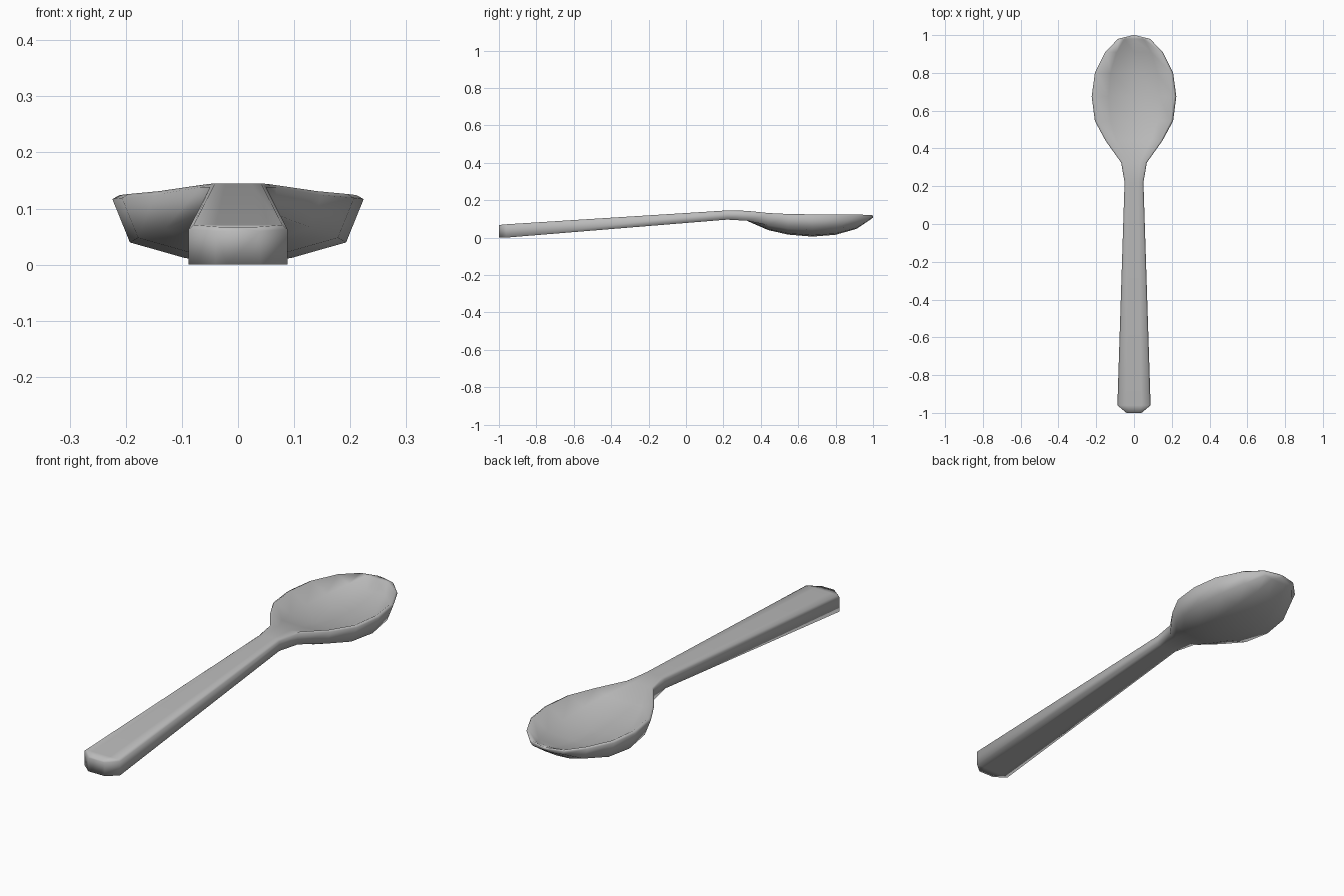
import bpy
import bmesh

cube = bpy.data.objects.get("Cube")
if cube:
    bpy.data.objects.remove(cube, do_unlink=True)

# Brushed metal colour
metal = bpy.data.materials.new("grey metal")
metal.use_nodes = True
colour = (0.5, 0.5, 0.5, 1)
metal.diffuse_color = colour
metal.node_tree.nodes["Principled BSDF"].inputs["Base Color"].default_value = colour

# Stations along the length: y, half width, underside z, rim z, inner floor z
handle = [
    (-1.0, .04, .0, .06, .067),
    (-.96, .088, .0, .063, .071),
    (.22, .05, .096, .138, .145),
    (.325, .068, .09, .138, .143),
]
bowl = [
    (.44, .15, .04, .124, .108),
    (.545, .207, .016, .119, .083),
    (.675, .224, .005, .117, .07),
    (.80, .207, .015, .117, .07),
    (.91, .152, .046, .117, .088),
    (.98, .085, .092, .113, .116),
    (1.0, .006, .107, .112, .117),
]


def handle_half(w, under, rim, top):
    """Boxy section with a narrow bevel along the top edge."""
    return [(0, under), (w * .5, under), (w, under), (w, rim),
            (w - .009, top), (w * .45, top), (0, top)]


def bowl_half(w, under, rim, floor):
    """Curved hollow section with a narrow rim and a broad, shallow floor."""
    wall, depth = rim - under, rim + .007 - floor
    return [(0, under), (w * .42, under + wall * .06),
            (w * .86, under + wall * .31), (w, rim),
            (w * .94, rim + .007), (w * .6, floor + depth * .18), (0, floor)]


# Loft the mirrored sections into one closed skin
bm = bmesh.new()
rings = []
for rows, section in ((handle, handle_half), (bowl, bowl_half)):
    for y, *values in rows:
        half = section(*values)
        outline = half + [(-x, z) for x, z in half[-2:0:-1]]
        rings.append([bm.verts.new((x, y, z)) for x, z in outline])
for a, b in zip(rings, rings[1:]):
    for i in range(len(a)):
        j = (i + 1) % len(a)
        bm.faces.new((a[i], a[j], b[j], b[i]))
bm.faces.new(rings[0])
bm.faces.new(rings[-1])
bmesh.ops.recalc_face_normals(bm, faces=bm.faces)
for face in bm.faces:
    face.smooth = True

mesh = bpy.data.meshes.new("spoon")
bm.to_mesh(mesh)
bm.free()
mesh.materials.append(metal)
spoon = bpy.data.objects.new("spoon", mesh)
bpy.context.collection.objects.link(spoon)
